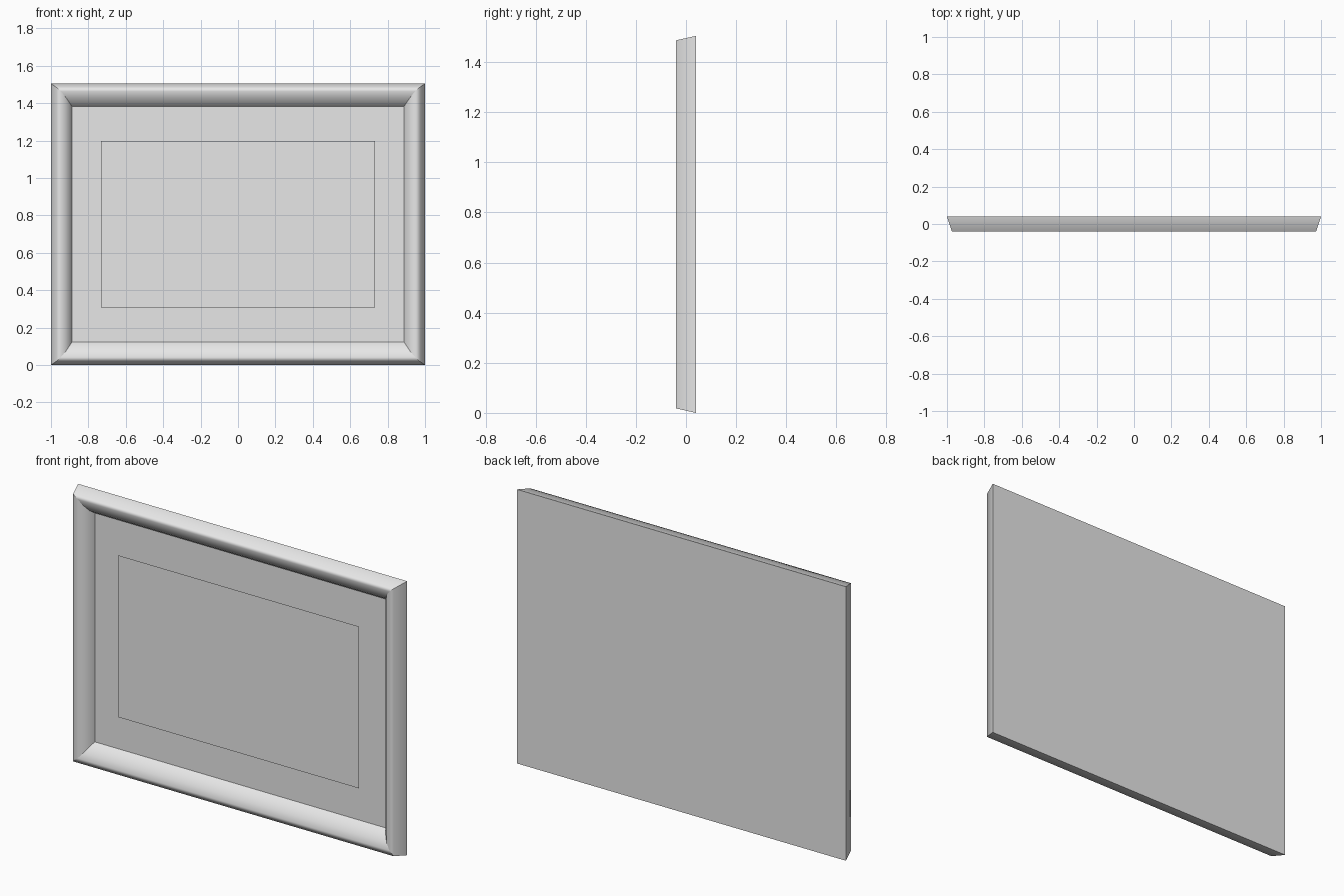
import bpy
import bmesh

cube = bpy.data.objects.get("Cube")
if cube:
    bpy.data.objects.remove(cube)

WIDTH, HEIGHT = 2.0, 1.505
BACK_Y = 0.04

grey = bpy.data.materials.new("plain grey")
grey.use_nodes = True
grey.diffuse_color = (0.8, 0.8, 0.8, 1)
grey.node_tree.nodes["Principled BSDF"].inputs["Base Color"].default_value = (0.8, 0.8, 0.8, 1)

# Corner directions, counter-clockwise as seen from the front
CORNERS = [(-1, -1), (1, -1), (1, 1), (-1, 1)]


def corner(sign, inset_x, inset_z, y):
    """Point inset from one outer corner of the frame."""
    return (sign[0] * (WIDTH / 2 - inset_x), y,
            HEIGHT / 2 + sign[1] * (HEIGHT / 2 - inset_z))


def finish(name, bm, smooth=False):
    mesh = bpy.data.meshes.new(name)
    for face in bm.faces:
        face.smooth = smooth
    bm.to_mesh(mesh)
    bm.free()
    mesh.materials.append(grey)
    obj = bpy.data.objects.new(name, mesh)
    bpy.context.collection.objects.link(obj)
    return obj


def panel(name, inset_x, inset_z, y, facing_back=False):
    bm = bmesh.new()
    verts = [bm.verts.new(corner(s, inset_x, inset_z, y)) for s in CORNERS]
    bm.faces.new(verts[::-1] if facing_back else verts)
    return finish(name, bm)


def moulding(name, start, end):
    """One mitred bar, its rounded profile swept between two corners."""
    bm = bmesh.new()
    rows = [[bm.verts.new(corner(s, *p)) for s in (start, end)] for p in PROFILE]
    for (a, b), (d, c) in zip(rows, rows[1:]):
        bm.faces.new((a, b, c, d))
    return finish(name, bm, smooth=True)


# Moulding profile from outer back edge to inner lip: inset x, inset z, y
PROFILE = [
    (0, 0, BACK_Y),
    (0.026, 0.018, -0.04),
    (0.053, 0.042, -0.039),
    (0.078, 0.072, -0.027),
    (0.1, 0.104, -0.004),
    (0.113, 0.124, 0.024),
]

names = ["bottom_moulding", "left_moulding", "top_moulding", "right_moulding"]
for i, name in enumerate(names):
    moulding(name, CORNERS[i], CORNERS[(i + 1) % 4])

# Flat sheets: backing, mat and picture
panel("back_board", 0, 0, BACK_Y, facing_back=True)
panel("mat_board", *PROFILE[-1])
panel("picture_sheet", 0.268, 0.308, 0.006)
